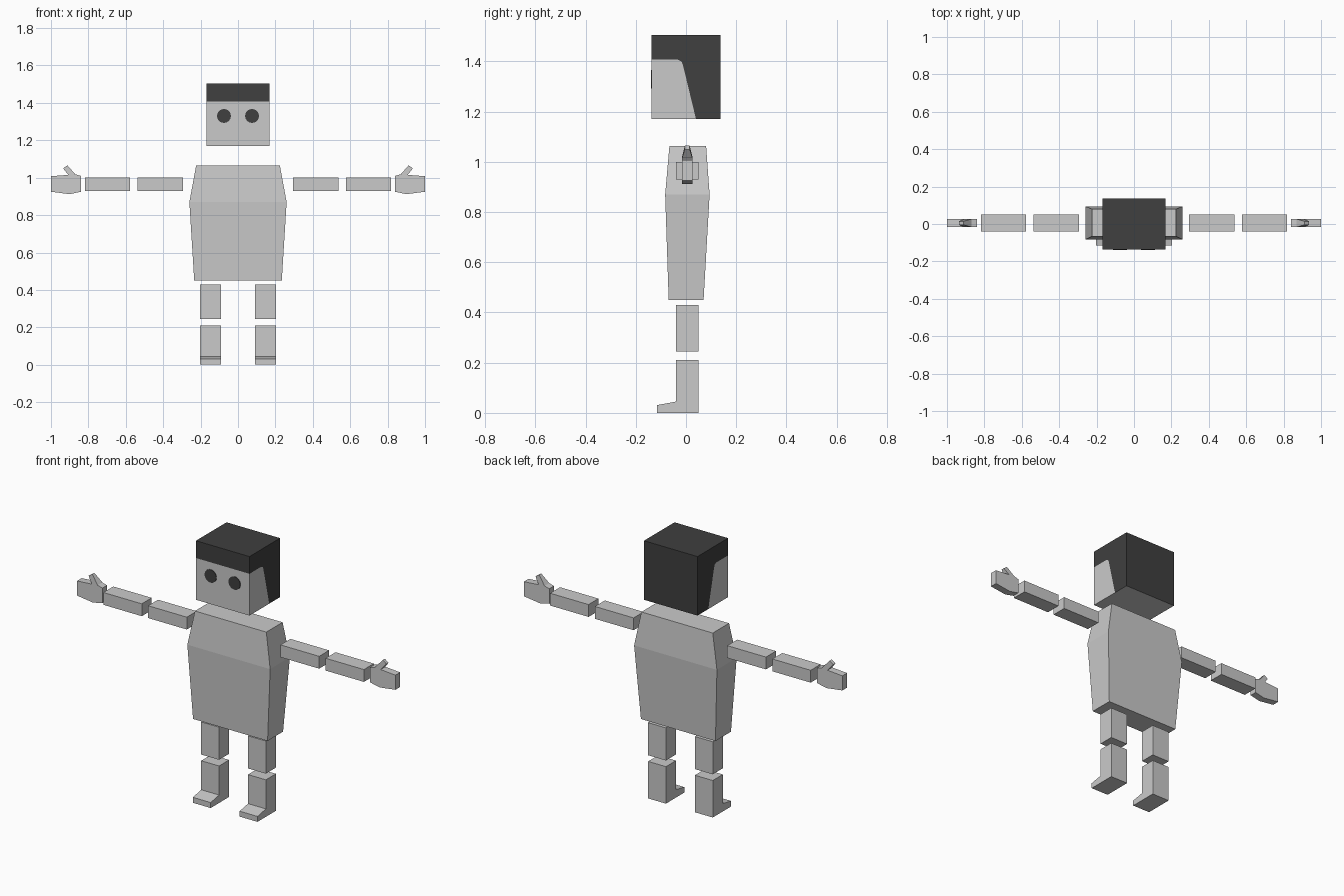
import bpy, bmesh, math
from mathutils import Vector

if "Cube" in bpy.data.objects:
    bpy.data.objects.remove(bpy.data.objects["Cube"])


def material(name, value):
    m = bpy.data.materials.new(name)
    m.diffuse_color = (value, value, value, 1)
    m.use_nodes = True
    m.node_tree.nodes["Principled BSDF"].inputs["Base Color"].default_value = m.diffuse_color
    return m


SKIN = material("light_grey", 0.59)
DARK = material("charcoal", 0.05)


def finish(name, bm, mats):
    bmesh.ops.recalc_face_normals(bm, faces=bm.faces[:])
    mesh = bpy.data.meshes.new(name)
    bm.to_mesh(mesh)
    bm.free()
    for m in mats:
        mesh.materials.append(m)
    obj = bpy.data.objects.new(name, mesh)
    bpy.context.collection.objects.link(obj)
    return obj


def prism(polys, to_3d, depth):
    """Extrude adjoining flat outlines into one closed solid."""
    bm = bmesh.new()
    verts = {}
    for i, poly in enumerate(polys):
        for p in poly:
            if p not in verts:
                verts[p] = bm.verts.new(to_3d(*p))
        bm.faces.new([verts[p] for p in poly]).material_index = i
    ext = bmesh.ops.extrude_face_region(bm, geom=bm.faces[:])
    moved = [v for v in ext["geom"] if isinstance(v, bmesh.types.BMVert)]
    bmesh.ops.translate(bm, verts=moved, vec=Vector(depth))
    return bm


def box(name, x0, x1, y0, y1, z0, z1):
    outline = [(x0, z0), (x1, z0), (x1, z1), (x0, z1)]
    bm = prism([outline], lambda x, z: (x, y0, z), (0, y1 - y0, 0))
    return finish(name, bm, [SKIN])


# Head: the face and hair outlines share the hairline
F, B, Z0, Z1, HAIR = -0.137, 0.137, 1.17, 1.505, 1.407
line = [(0.04, Z0), (-0.012, 1.385), (-0.018, 1.4), (-0.032, HAIR), (F, HAIR)]
face = [(F, Z0)] + line
hair = [(B, Z0), (B, Z1), (F, Z1)] + line[::-1]
bm = prism([face, hair], lambda y, z: (-0.168, y, z), (0.336, 0, 0))
bm.normal_update()
for f in bm.faces:
    c = f.calc_center_median()
    if abs(c.x) < 0.1:      # front, back, top and underside strips
        under = c.z < Z0 + 0.01
        front = c.y < F + 0.01 and c.z < HAIR
        f.material_index = 0 if under or front else 1
finish("head", bm, [SKIN, DARK])

# Eyes: thin round plates
for s, side in ((-1, "left"), (1, "right")):
    ring = [(s * 0.075 + 0.037 * math.cos(a), 1.33 + 0.037 * math.sin(a))
            for a in (i * math.tau / 24 for i in range(24))]
    bm = prism([ring], lambda x, z: (x, F - 0.003, z), (0, 0.004, 0))
    finish(side + "_eye", bm, [DARK])

# Torso: three stacked rectangles
bm = bmesh.new()
rings = []
for z, hx, y0, y1 in ((0.45, 0.234, -0.069, 0.07),
                      (0.87, 0.26, -0.083, 0.094),
                      (1.064, 0.224, -0.066, 0.08)):
    rings.append([bm.verts.new(p) for p in
                  ((-hx, y0, z), (hx, y0, z), (hx, y1, z), (-hx, y1, z))])
bm.faces.new(rings[0])
bm.faces.new(rings[-1])
for a, b in zip(rings, rings[1:]):
    for i in range(4):
        j = (i + 1) % 4
        bm.faces.new((a[i], a[j], b[j], b[i]))
finish("torso", bm, [SKIN])

# Limbs, mirrored left and right
hand = [(0.84, 0.925), (0.9, 0.912), (1.0, 0.925), (1.0, 1.008),
        (0.907, 1.015), (0.935, 1.05), (0.912, 1.066), (0.87, 1.018), (0.84, 1.01)]
shin = [(0.05, 0), (0.05, 0.21), (-0.04, 0.21), (-0.04, 0.045),
        (-0.115, 0.031), (-0.115, 0)]
for s, side in ((-1, "left"), (1, "right")):
    box(side + "_upper_arm", s * 0.294, s * 0.537, -0.039, 0.05, 0.93, 1.0)
    box(side + "_forearm", s * 0.577, s * 0.818, -0.039, 0.05, 0.93, 1.0)
    box(side + "_thigh", s * 0.091, s * 0.203, -0.04, 0.05, 0.245, 0.43)
    # Lower leg with foot
    bm = prism([shin], lambda y, z: (s * 0.091, y, z), (s * 0.112, 0, 0))
    finish(side + "_lower_leg", bm, [SKIN])
    # Hand with a thumb that narrows at the tip
    bm = prism([hand], lambda x, z: (s * x, -0.016, z), (0, 0.042, 0))
    for v in bm.verts:
        if v.co.z > 1.03:
            v.co.y = 0.005 + (v.co.y - 0.005) * 0.45
    finish(side + "_hand", bm, [SKIN])
